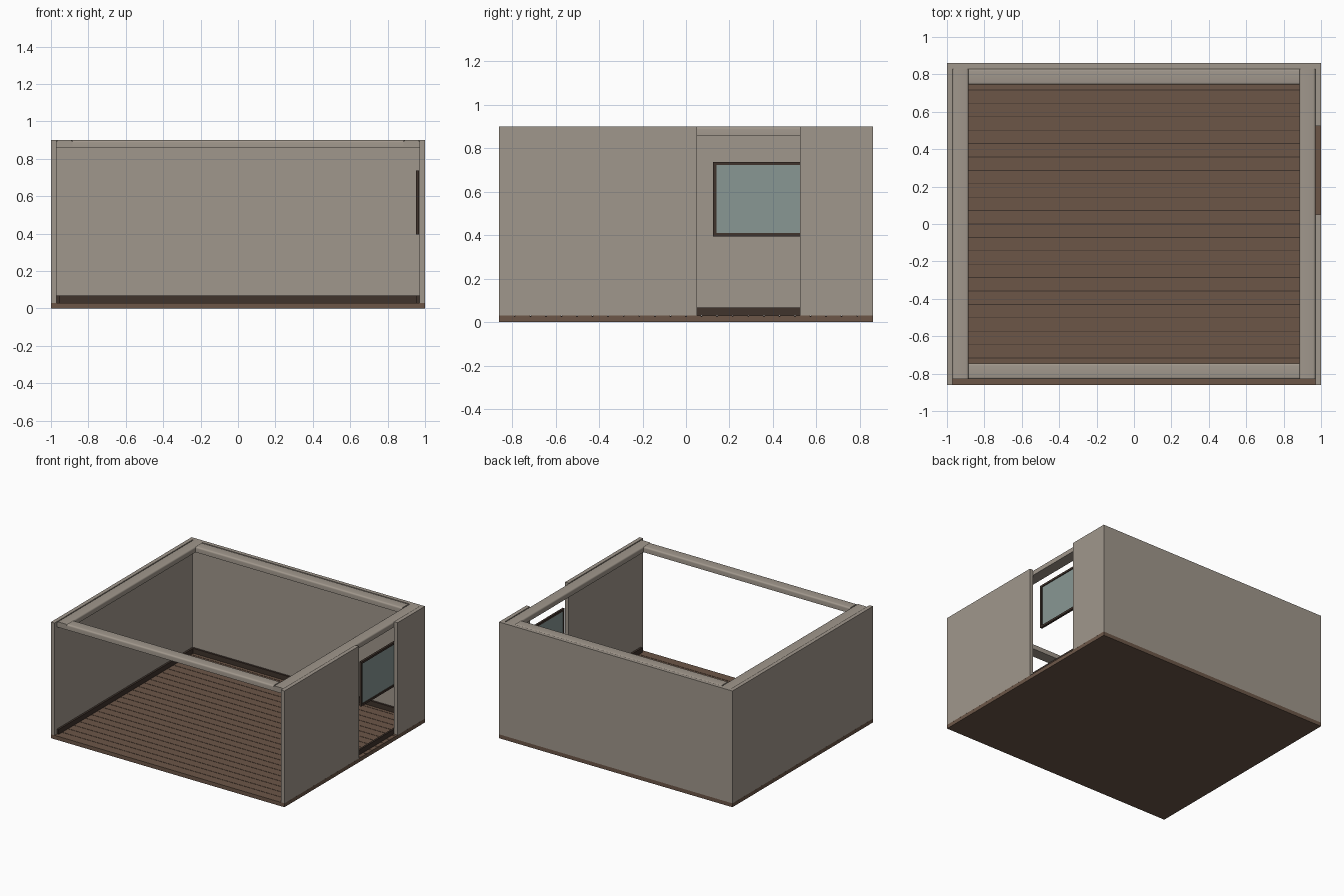
import bpy, bmesh

cube = bpy.data.objects.get("Cube")
if cube:
    bpy.data.objects.remove(cube, do_unlink=True)


def material(name, rgb):
    m = bpy.data.materials.new(name)
    m.use_nodes = True
    m.diffuse_color = (*rgb, 1)
    bsdf = next(n for n in m.node_tree.nodes if n.type == 'BSDF_PRINCIPLED')
    bsdf.inputs["Base Color"].default_value = (*rgb, 1)
    bsdf.inputs["Roughness"].default_value = 0.8
    return m


PLASTER = material("warm grey plaster", (0.352, 0.309, 0.262))
WOOD = material("brown wood", (0.150, 0.094, 0.064))
TRIM = material("dark brown trim", (0.050, 0.033, 0.025))
GLASS = material("grey teal glass", (0.246, 0.309, 0.296))


def boxes(name, mat, *spans):
    """One object made of boxes, each given as (x0, x1, y0, y1, z0, z1)."""
    bm = bmesh.new()
    for x0, x1, y0, y1, z0, z1 in spans:
        verts = bmesh.ops.create_cube(bm, size=1)["verts"]
        for v in verts:
            v.co = (x1 if v.co.x > 0 else x0,
                    y1 if v.co.y > 0 else y0,
                    z1 if v.co.z > 0 else z0)
    me = bpy.data.meshes.new(name)
    bm.to_mesh(me)
    bm.free()
    me.materials.append(mat)
    ob = bpy.data.objects.new(name, me)
    bpy.context.collection.objects.link(ob)
    return ob


def cornice(name, span, axis):
    """Moulding strip with both long top edges rounded."""
    ob = boxes(name, PLASTER, span)
    bm = bmesh.new()
    bm.from_mesh(ob.data)
    top = max(v.co.z for v in bm.verts)
    edges = [e for e in bm.edges
             if all(v.co.z > top - 1e-5 for v in e.verts)
             and abs((e.verts[0].co - e.verts[1].co)[axis]) > 0.5]
    bmesh.ops.bevel(bm, geom=edges, offset=0.012, segments=4,
                    profile=0.5, affect='EDGES')
    bm.to_mesh(ob.data)
    bm.free()
    bpy.ops.object.select_all(action='DESELECT')
    ob.select_set(True)
    bpy.context.view_layer.objects.active = ob
    bpy.ops.object.shade_smooth_by_angle()


# Main dimensions: half width, half depth, wall thickness, floor top, wall top
W, D, T, F, H = 1.0, 0.86, 0.03, 0.03, 0.90
IX, IY = W - T, D - T
DOOR = (0.05, 0.525)

# Floor slab with plank boards separated by narrow grooves
boxes("floor_slab", WOOD, (-W, W, -D, D, 0, F - 0.004))
N, GAP = 24, 0.004
STEP = 2 * D / N
boxes("floor_planks", WOOD,
      *[(-W, W, -D + i * STEP + (GAP / 2 if i else 0),
         -D + (i + 1) * STEP - (GAP / 2 if i < N - 1 else 0),
         F - 0.004, F) for i in range(N)])
boxes("floor_seams", TRIM,
      *[(-IX, IX, -D + i * STEP - GAP / 2, -D + i * STEP + GAP / 2,
         F - 0.004, F - 0.002) for i in range(1, N)])

# Walls: the front is open and one side has a full-height opening
boxes("back_wall", PLASTER, (-IX, IX, IY, D, F, H))
boxes("right_wall", PLASTER, (-W, -IX, -D, D, F, H))
boxes("left_wall", PLASTER, (IX, W, -D, DOOR[0], F, H),
      (IX, W, DOOR[1], D, F, H))

# Cornice ring just inside the wall tops
C0, CW = 0.858, 0.085
for side, s in (("left", 1), ("right", -1)):
    xs = sorted((s * IX, s * (IX - CW)))
    cornice(side + "_cornice", (*xs, -IY, IY, C0, H), 1)
for side, s in (("back", 1), ("front", -1)):
    ys = sorted((s * IY, s * (IY - CW)))
    cornice(side + "_cornice", (-IX + CW, IX - CW, *ys, C0, H), 0)

# Baseboards on the three walled sides
B, BT = 0.068, 0.015
boxes("back_baseboard", TRIM, (-IX, IX, IY - BT, IY, F, B))
for side, s in (("left", 1), ("right", -1)):
    xs = sorted((s * IX, s * (IX - BT)))
    boxes(side + "_baseboard", TRIM, (*xs, -IY, IY - BT, F, B))

# Window mounted on the inner face of the wall with the opening
X0, X1, Y0, Y1, Z0, Z1, R = 0.952, 0.969, 0.125, 0.60, 0.395, 0.738, 0.016
boxes("window_frame", TRIM,
      (X0, X1, Y0, Y0 + R, Z0, Z1), (X0, X1, Y1 - R, Y1, Z0, Z1),
      (X0, X1, Y0 + R, Y1 - R, Z0, Z0 + R),
      (X0, X1, Y0 + R, Y1 - R, Z1 - R, Z1))
boxes("window_glass", GLASS,
      (0.957, 0.963, Y0 + R, Y1 - R, Z0 + R, Z1 - R))
